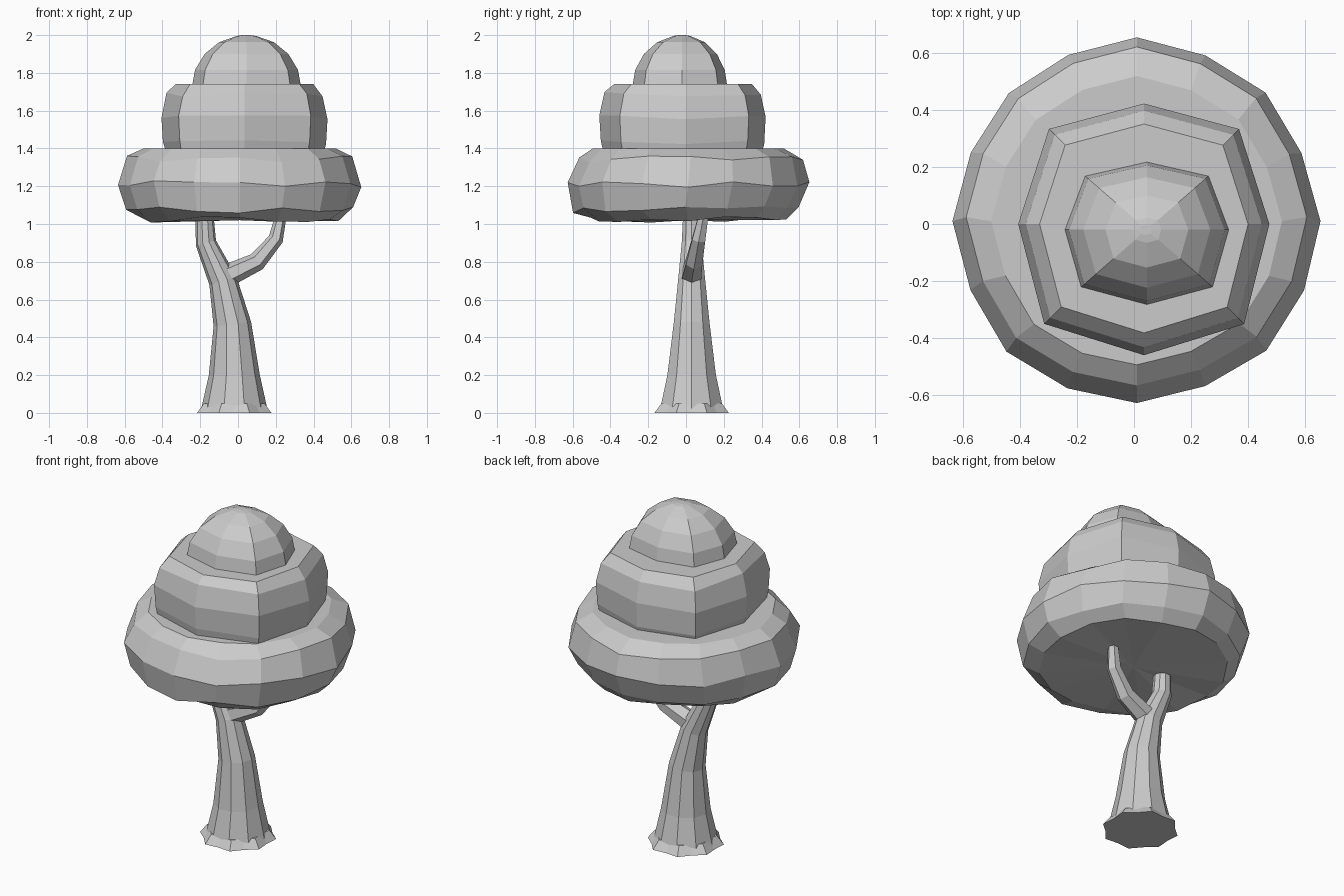
import bpy, bmesh, math, random
from mathutils import Vector

random.seed(8)
UP = Vector((0, 0, 1))

cube = bpy.data.objects.get("Cube")
if cube:
    bpy.data.objects.remove(cube)

grey = bpy.data.materials.new("plain grey")
grey.use_nodes = True
tone = (0.6, 0.6, 0.6, 1)
grey.diffuse_color = tone
grey.node_tree.nodes["Principled BSDF"].inputs["Base Color"].default_value = tone


def loft(name, rings, sides, corner=1.0, wobble=0.0, skew=0.0, depth=1.0):
    """Skin rings of (centre, radius, direction).

    corner scales every other side, skew widens the front, depth scales y,
    and wobble makes all but the last ring uneven."""
    bm = bmesh.new()
    outline = []
    for i in range(sides):
        angle = math.tau * i / sides
        size = (corner if i % 2 else 1) - skew * math.sin(angle)
        size += random.uniform(-wobble, wobble) / 2
        outline.append(Vector((math.cos(angle), depth * math.sin(angle), 0)) * size)
    loops = []
    for centre, radius, direction in rings:
        turn = UP.rotation_difference(direction)
        uneven = wobble if len(loops) < len(rings) - 1 else 0
        loops.append([bm.verts.new(centre + turn @ (point * radius)
                                   + UP * random.uniform(-uneven, uneven))
                      for point in outline])
    for low, high in zip(loops, loops[1:]):
        for i in range(sides):
            j = (i + 1) % sides
            bm.faces.new((low[i], low[j], high[j], high[i]))

    # Fan both ends around a hub so that uneven rims stay clean
    for ring, loop in ((rings[0], loops[0]), (rings[-1], loops[-1])):
        hub = bm.verts.new(ring[0])
        for i in range(sides):
            bm.faces.new((hub, loop[i - 1], loop[i]))
    bmesh.ops.recalc_face_normals(bm, faces=bm.faces)

    mesh = bpy.data.meshes.new(name)
    bm.to_mesh(mesh)
    bm.free()
    mesh.materials.append(grey)
    obj = bpy.data.objects.new(name, mesh)
    bpy.context.collection.objects.link(obj)


def limb(name, path, sides, lean=0.0):
    """Tapered limb through (x, z, radius) points, leaning backwards as it rises."""
    start = path[0][1]
    centres = [Vector((x, 0.03 + lean * (z - start), z)) for x, z, radius in path]
    rings = []
    for i, centre in enumerate(centres):
        before = centres[max(i - 1, 0)]
        after = centres[min(i + 1, len(centres) - 1)]
        rings.append((centre, path[i][2], after - before))
    loft(name, rings, sides)


def tier(name, centre, radius, half_height, sides, under, over, drift, **style):
    """Boxy layer of leaves that narrows by under at its foot and over at its rim.

    drift pushes the lower shoulder forward and the upper shoulder back."""
    rings = []
    for step in range(-2, 3):
        t = math.sin(step * math.pi / 4)
        narrow = (under if t < 0 else over) * abs(t) ** 3
        shift = Vector((0, drift * t * (1 - t * t), half_height * t))
        rings.append((centre + shift, radius * (1 - narrow), UP))
    loft(name, rings, sides, **style)


# Flared, scalloped root foot
foot = Vector((-0.02, 0.03, 0))
loft("trunk_foot", [(foot, 0.19, UP), (foot + UP * 0.05, 0.155, UP)], 16, corner=1.12)

# Trunk leaning into the right-hand fork, and the branch on the other side
limb("trunk", [(-0.02, 0, 0.18), (-0.02, 0.2, 0.135), (-0.03, 0.47, 0.1),
               (-0.08, 0.7, 0.075), (-0.17, 0.9, 0.055), (-0.18, 1.1, 0.045)], 10)
limb("side_branch", [(-0.05, 0.73, 0.06), (0.1, 0.8, 0.05),
                     (0.2, 0.92, 0.04), (0.24, 1.1, 0.025)], 6, lean=0.2)

# Wide round tier, then a squarish one
tier("lower_leaves", Vector((0.01, 0.01, 1.21)), 0.64, 0.19, 16,
     under=0.19, over=0.21, drift=0.04, corner=0.98, wobble=0.02)
tier("middle_leaves", Vector((0.035, 0, 1.56)), 0.44, 0.18, 8,
     under=0.05, over=0.17, drift=0, corner=1.1, wobble=0.015, skew=0.04)

# Domed crown, following a quarter ellipse
crown = []
for step in range(5):
    angle = math.radians(20 * step)
    centre = Vector((0.045, -0.02, 1.72 + 0.28 * math.sin(angle)))
    crown.append((centre, 0.29 * math.cos(angle), UP))
crown.append((Vector((0.04, -0.02, 2)), 0.02, UP))
loft("top_leaves", crown, 8, corner=1.1, skew=0.05, depth=0.87)
